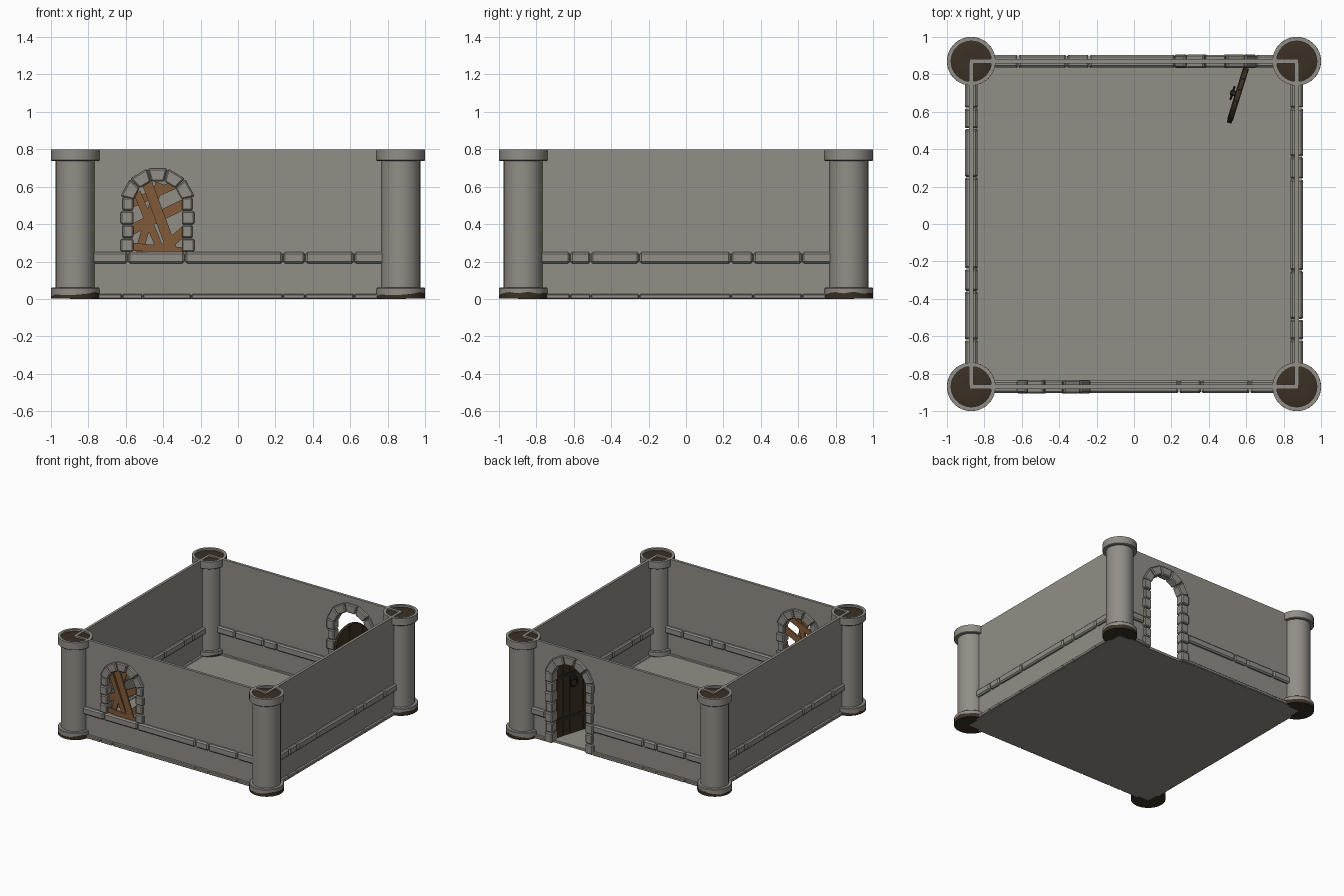
import bpy, bmesh, math
from mathutils import Matrix, Vector

if "Cube" in bpy.data.objects:
    bpy.data.objects.remove(bpy.data.objects["Cube"])


def material(name, rgb):
    m = bpy.data.materials.new(name)
    m.diffuse_color = (*rgb, 1)
    m.use_nodes = True
    m.node_tree.nodes["Principled BSDF"].inputs["Base Color"].default_value = m.diffuse_color
    return m


STONE = material("grey stone", (0.29, 0.27, 0.24))
WOOD = material("brown plank wood", (0.22, 0.105, 0.042))
DOOR = material("dark door wood", (0.045, 0.029, 0.016))
DIRT = material("dark rubble", (0.043, 0.030, 0.018))
IRON = material("black iron", (0.025, 0.022, 0.02))

UP = Matrix.Rotation(math.pi / 2, 4, 'X')      # profile XY becomes world XZ
C = 0.87                                       # wall and tower centre line


def finish(name, bm, mat, matrix=Matrix(), bevel=0, smooth=False):
    bmesh.ops.recalc_face_normals(bm, faces=bm.faces)
    me = bpy.data.meshes.new(name)
    bm.to_mesh(me)
    bm.free()
    me.materials.append(mat)
    if smooth:
        for p in me.polygons:
            p.use_smooth = True
        me.set_sharp_from_angle(angle=math.radians(35))
    ob = bpy.data.objects.new(name, me)
    bpy.context.collection.objects.link(ob)
    ob.matrix_world = matrix
    if bevel:
        b = ob.modifiers.new("bevel", 'BEVEL')
        b.width, b.segments, b.limit_method = bevel, 1, 'ANGLE'
    return ob


def prism(name, loops, depth, mat, matrix=Matrix(), bevel=0):
    """Extrude XZ outlines (first is the outer one, others are holes) along y."""
    bm = bmesh.new()
    for loop in loops:
        vs = [bm.verts.new((x, z, -depth / 2)) for x, z in loop]
        if len(loops) == 1:
            bm.faces.new(vs)
        else:
            for i, v in enumerate(vs):
                bm.edges.new((v, vs[i - 1]))
    if len(loops) > 1:
        bmesh.ops.triangle_fill(bm, edges=bm.edges[:], use_beauty=True)
    r = bmesh.ops.extrude_face_region(bm, geom=bm.faces[:])
    moved = [g for g in r["geom"] if isinstance(g, bmesh.types.BMVert)]
    bmesh.ops.translate(bm, verts=moved, vec=(0, 0, depth))
    return finish(name, bm, mat, matrix @ UP, bevel)


def box(name, x0, x1, z0, z1, depth, mat, matrix=Matrix(), bevel=0):
    return prism(name, [[(x0, z0), (x1, z0), (x1, z1), (x0, z1)]], depth, mat, matrix, bevel)


def lathe(name, profile, mat, matrix, n=32):
    bm = bmesh.new()
    rings = [[bm.verts.new((r * math.cos(2 * math.pi * i / n), r * math.sin(2 * math.pi * i / n), z))
              for i in range(n)] for r, z in profile]
    for a, b in zip(rings, rings[1:]):
        for i in range(n):
            j = (i + 1) % n
            bm.faces.new((a[i], a[j], b[j], b[i]))
    bm.faces.new(rings[0])
    bm.faces.new(rings[-1])
    return finish(name, bm, mat, matrix, smooth=True)


def arch(cx, z0, zc, r, n=12):
    top = [(cx + r * math.cos(math.pi * i / n), zc + r * math.sin(math.pi * i / n)) for i in range(n + 1)]
    return [(cx + r, z0)] + top + [(cx - r, z0)]


def surround(name, cx, z0, zc, r, thick, rows, matrix):
    """Jamb blocks and five wedge stones around an arched opening."""
    a0 = math.radians(13)
    zt = zc + (r + thick) * math.sin(a0)
    h = (zt - z0) / rows
    for s, side in ((-1, "left"), (1, "right")):
        for i in range(rows):
            w = thick if i % 2 == 0 else thick - 0.01
            xs = sorted((cx + s * (r - 0.005), cx + s * (r + w)))
            box(f"{name}_{side}_jamb_{i}", *xs, z0 + i * h + 0.002, z0 + (i + 1) * h - 0.002,
                0.072 - 0.008 * (i % 2), STONE, matrix, 0.007)
    step = (math.pi - 2 * a0) / 5
    for i in range(5):
        a, b = a0 + i * step + 0.015, a0 + (i + 1) * step - 0.015
        R = r + thick + 0.006
        pts = [(cx + q * math.cos(t), zc + q * math.sin(t))
               for q, t in ((r - 0.003, a), (R, a), (R, b), (r - 0.003, b))]
        prism(f"{name}_arch_stone_{i}", [pts], 0.066 + 0.006 * (i % 2), STONE, matrix, 0.007)


SIDES = ["front", "right", "back", "left"]
FRAME = [Matrix.Rotation(k * math.pi / 2, 4, 'Z') @ Matrix.Translation((0, -C, 0)) for k in range(4)]
WX, DX = -0.43, -0.435                          # window and door centres in wall frame

# floor slab
bm = bmesh.new()
bmesh.ops.create_cube(bm, size=1, matrix=Matrix.Translation((0, 0, 0.01)) @ Matrix.Diagonal((1.75, 1.75, 0.02, 1)))
finish("floor", bm, STONE)

# walls
E = 0.88
outer = [(-E, 0), (E, 0), (E, 0.8), (-E, 0.8)]
prism("front_wall", [outer, arch(WX, 0.245, 0.5, 0.135)], 0.022, STONE, FRAME[0])
door_edge = arch(DX, 0, 0.53, 0.155)[::-1]
prism("back_wall", [[(-E, 0)] + door_edge + outer[1:]], 0.022, STONE, FRAME[2])
for k in (1, 3):
    box(SIDES[k] + "_wall", -0.86, 0.86, 0, 0.8, 0.022, STONE, FRAME[k])

# ledge and foot courses, broken into stones
right_joints = [0.24, 0.36, 0.62, 0.79]
for k, side in enumerate(SIDES):
    plain = [-0.79, -0.62, -0.51, -0.25] + right_joints
    ledge = [-0.79, -0.59, -0.285] + right_joints if k == 0 else plain
    for part, joints, z0, z1 in (("ledge", ledge, 0.19, 0.25), ("foot", plain, 0.0, 0.026)):
        spans = list(zip(joints, joints[1:]))
        if k == 2:                              # leave the doorway free
            spans = [(-0.79, -0.65), (-0.22, 0.24)] + list(zip(right_joints, right_joints[1:]))
        for i, (a, b) in enumerate(spans):
            box(f"{side}_{part}_stone_{i}", a + 0.002, b - 0.002, z0, z1, 0.066, STONE,
                FRAME[k], 0.01 if part == "ledge" else 0.005)

# stone frames of window and door
surround("window", WX, 0.25, 0.5, 0.135, 0.062, 4, FRAME[0])
surround("door_frame", DX, 0.0, 0.53, 0.155, 0.064, 7, FRAME[2])

# boards nailed across the window: ends and width
boards = [(-0.49, 0.63, -0.345, 0.24, 0.055), (-0.54, 0.57, -0.41, 0.25, 0.04),
          (-0.57, 0.37, -0.28, 0.51, 0.055), (-0.57, 0.51, -0.34, 0.61, 0.045),
          (-0.57, 0.28, -0.29, 0.255, 0.04), (-0.43, 0.24, -0.28, 0.37, 0.05),
          (-0.53, 0.25, -0.42, 0.62, 0.042)]
for i, (x0, z0, x1, z1, w) in enumerate(boards):
    a, b = Vector((x0, z0)), Vector((x1, z1))
    n = (b - a).orthogonal().normalized() * w / 2
    m = FRAME[0] @ Matrix.Translation((0, 0.006 * (i % 4) - 0.009, 0))
    prism(f"window_board_{i}", [[a + n, a - n, b - n, b + n]], 0.012, WOOD, m)

# open door leaf made of upright planks
ang = math.atan2(0.53 - 0.835, 0.505 - 0.6)
leaf = Matrix.Translation((0.6, 0.835, 0.022)) @ Matrix.Rotation(ang, 4, 'Z')
W, N = 0.31, 5
for i in range(N):
    x0, x1 = i * W / N + 0.0015, (i + 1) * W / N - 0.0015
    xs = [x1 + (x0 - x1) * t / 4 for t in range(5)]
    top = [(x, 0.51 + math.sqrt(max(0, 0.155 ** 2 - (x - 0.155) ** 2))) for x in xs]
    prism(f"door_plank_{i}", [[(x0, 0), (x1, 0)] + top], 0.026 - 0.004 * (i % 2), DOOR, leaf)
for i, z in enumerate((0.12, 0.47)):
    box(f"door_band_{i}", 0.005, 0.29, z, z + 0.035, 0.032, IRON, leaf)

# ring handle on the outer face of the door
out = -1 if (leaf.to_3x3() @ Vector((0, -1, 0))).x < 0 else 1
handle = leaf @ Matrix.Translation((0.15, out * 0.03, 0.42)) @ UP
bm = bmesh.new()
rings = []
for i in range(16):
    t = 2 * math.pi * i / 16
    rings.append([bm.verts.new(((0.032 + 0.007 * math.cos(p)) * math.cos(t),
                                (0.032 + 0.007 * math.cos(p)) * math.sin(t), 0.007 * math.sin(p)))
                  for p in (0, math.pi / 3, 2 * math.pi / 3, math.pi, 4 * math.pi / 3, 5 * math.pi / 3)])
for i in range(16):
    for j in range(6):
        a, b = rings[i - 1], rings[i]
        bm.faces.new((a[j - 1], a[j], b[j], b[j - 1]))
finish("door_handle_ring", bm, IRON, handle, smooth=True)
box("door_handle_boss", 0.135, 0.165, 0.445, 0.475, 0.05, IRON,
    leaf @ Matrix.Translation((0, out * 0.018, 0)), 0.005)

# corner towers with rubble in the open top and under the base
tower = [(0.108, 0.77), (0.108, 0.8), (0.13, 0.8), (0.13, 0.742), (0.126, 0.738), (0.105, 0.738),
         (0.105, 0.06), (0.126, 0.06), (0.13, 0.056), (0.13, 0.005)]
for sx, a in ((-1, "left"), (1, "right")):
    for sy, b in ((-1, "front"), (1, "back")):
        m = Matrix.Translation((sx * C, sy * C, 0))
        lathe(f"{b}_{a}_tower", tower, STONE, m)
        lathe(f"{b}_{a}_top_rubble", [(0.109, 0.765), (0.109, 0.785), (0.08, 0.792), (0.03, 0.788)], DIRT, m)
        base = lathe(f"{b}_{a}_base_rubble", [(0.1305, 0.001), (0.1305, 0.025)], DIRT, m)
        for v in base.data.vertices:            # uneven upper edge
            if v.co.z > 0.02:
                v.co.z = 0.026 + 0.06 * v.co.x + 0.004 * math.sin(v.co.y * 60)
